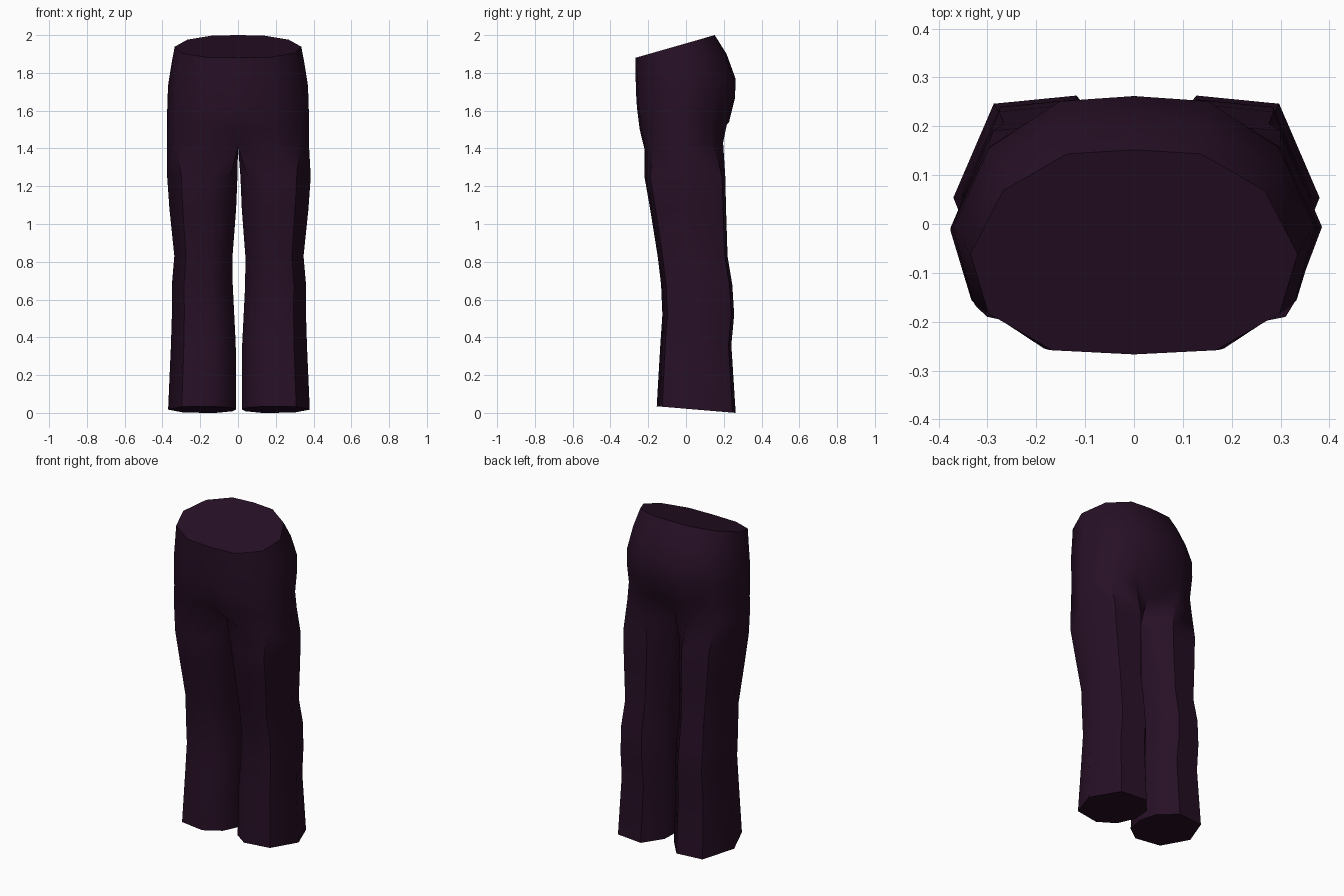
import bpy, bmesh, math

cube = bpy.data.objects.get("Cube")
if cube:
    bpy.data.objects.remove(cube, do_unlink=True)

cloth = bpy.data.materials.new("dark_plum_cloth")
cloth.use_nodes = True
colour = (0.020, 0.005, 0.019, 1)
cloth.diffuse_color = colour
cloth.node_tree.nodes["Principled BSDF"].inputs["Base Color"].default_value = colour

# Cross-sections of one side, as fractions (inner to outer, front to back);
# the last point lies on the inner side
HIP = [(0, 0), (.5, .02), (.89, .2), (1, .49), (.8, .8), (.41, .98), (0, 1), (0, .5)]
CROTCH = [(0, .24), (.42, .01), (.86, .13), (1, .5), (.8, .87), (.38, .98), (0, .78), (0, .5)]
LEG = [(.1, .17), (.36, 0), (.8, .07), (1, .5), (.77, .96), (.3, 1), (.05, .75), (0, .45)]

# section, front z, back z, inner x, outer x, front y, back y
RINGS = [
    (HIP, 1.88, 2.00, 0, .335, -.267, .152),
    (HIP, 1.80, 1.90, 0, .352, -.267, .215),
    (HIP, 1.70, 1.77, 0, .370, -.265, .262),
    (HIP, 1.62, 1.67, 0, .374, -.260, .260),
    (HIP, 1.50, 1.54, 0, .376, -.245, .228),
    (CROTCH, 1.40, 1.43, 0, .376, -.225, .205),
    (LEG, 1.25, 1.25, .008, .380, -.220, .208),
    (LEG, 1.08, 1.08, .015, .368, -.190, .212),
    (LEG, .83, .83, .034, .342, -.150, .220),
    (LEG, .68, .68, .033, .355, -.132, .245),
    (LEG, .52, .52, .025, .355, -.125, .255),
    (LEG, .36, .36, .017, .360, -.136, .240),
    (LEG, .035, 0, .015, .375, -.155, .263),
]


def add_side(bm, side):
    """Loft one leg together with its half of the hips."""
    loops = []
    for section, zf, zb, xi, xo, yf, yb in RINGS:
        shift = 0.005 if section is LEG else 0
        loops.append([bm.verts.new((side * (xi + u * (xo - xi)) + shift,
                                    yf + v * (yb - yf),
                                    zf + v * (zb - zf))) for u, v in section])
    n = len(HIP)
    for ring, (upper, lower) in enumerate(zip(loops, loops[1:])):
        hips = RINGS[ring + 1][0] is not LEG
        # the hips stay open along the centre line
        for i in range(n - 2 if hips else n):
            j = (i + 1) % n
            bm.faces.new((upper[i], upper[j], lower[j], lower[i]))
    # waist and hem closures
    bm.faces.new(loops[0])
    bm.faces.new(loops[-1])


bm = bmesh.new()
for side in (1, -1):
    add_side(bm, side)
for vert in [v for v in bm.verts if not v.link_faces]:
    bm.verts.remove(vert)
bmesh.ops.remove_doubles(bm, verts=bm.verts[:], dist=0.0005)
bmesh.ops.recalc_face_normals(bm, faces=bm.faces[:])

mesh = bpy.data.meshes.new("trousers")
bm.to_mesh(mesh)
bm.free()
mesh.materials.append(cloth)
trousers = bpy.data.objects.new("trousers", mesh)
bpy.context.collection.objects.link(trousers)

# Soft cloth with crisp waist and hem edges
bpy.ops.object.select_all(action='DESELECT')
trousers.select_set(True)
bpy.context.view_layer.objects.active = trousers
bpy.ops.object.shade_smooth_by_angle(angle=math.radians(50))
